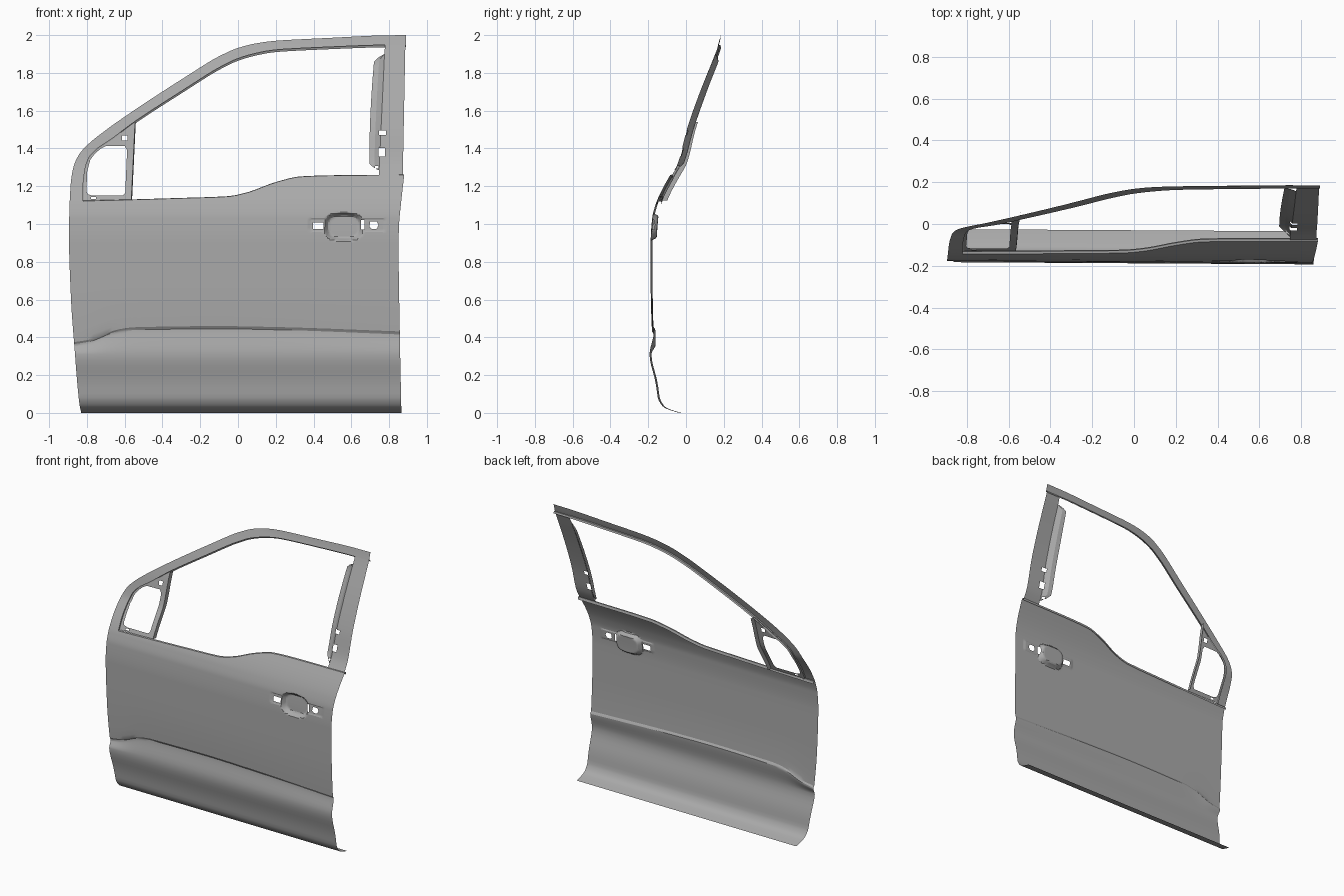
import bpy, bmesh, math
from mathutils import Vector

cube = bpy.data.objects.get("Cube")
if cube:
    bpy.data.objects.remove(cube, do_unlink=True)

grey = bpy.data.materials.new("primer_grey")
grey.use_nodes = True
grey.diffuse_color = (0.4, 0.4, 0.4, 1)
grey.node_tree.nodes["Principled BSDF"].inputs["Base Color"].default_value = (0.4, 0.4, 0.4, 1)


def curve(*pts):
    """Smooth curve through points, without overshoot."""
    n = len(pts)
    s = [(b[1] - a[1]) / (b[0] - a[0]) for a, b in zip(pts, pts[1:])]
    m = [s[0]]
    for a, b in zip(s, s[1:]):
        m.append(2 * a * b / (a + b) if a * b > 0 else 0)
    m.append(s[-1])

    def f(x):
        x = min(max(x, pts[0][0]), pts[-1][0])
        i = next((k for k in range(n - 1) if x <= pts[k + 1][0]), n - 2)
        h = pts[i + 1][0] - pts[i][0]
        t = (x - pts[i][0]) / h
        a, b = pts[i][1], pts[i + 1][1]
        return (a * (1 + 2 * t) * (1 - t) ** 2 + b * t * t * (3 - 2 * t)
                + h * t * (1 - t) * (m[i] * (1 - t) - m[i + 1] * t))
    return f


def remap(v, src, dst):
    for a, b, c, d in zip(src, src[1:], dst, dst[1:]):
        if v <= b:
            return c + (d - c) * (v - a) / (b - a)
    return dst[-1] + v - src[-1]


def span(a, b, n):
    return [a + (b - a) * i / n for i in range(n)]


# Side profile (depth by height), outline edges, belt line and body crease
profile = curve((0, -.03), (.012, -.07), (.028, -.11), (.05, -.13), (.08, -.144), (.13, -.151),
                (.17, -.158), (.31, -.188), (.425, -.167), (.435, -.166), (.45, -.175), (.7, -.182),
                (.9, -.182), (1.03, -.174), (1.1, -.157), (1.15, -.137), (1.2, -.112), (1.26, -.078),
                (1.32, -.045), (1.5, .003), (1.7, .073), (1.9, .155), (1.95, .175), (2, .19))
left_edge = curve((0, -.83), (.05, -.84), (.35, -.866), (.6, -.884), (.95, -.895), (1.12, -.891))
right_edge = curve((0, .865), (.4, .857), (.9, .85), (1.0, .853), (1.1, .862), (1.26, .88))
belt = curve((-.9, 1.12), (-.8, 1.122), (-.3, 1.136), (-.05, 1.145), (.05, 1.165), (.2, 1.22),
             (.33, 1.25), (.5, 1.256), (.9, 1.26))
crease = curve((-.89, .355), (-.8, .37), (-.65, .425), (-.55, .439), (-.1, .445), (.2, .44), (.88, .415))


def depth(x, z):
    z = remap(z, (0, .31, crease(x), .7, 3), (0, .31, .435, .7, 3))
    return profile(z) - .006 * x


def handle_cup(x, z):
    dx, dz = abs(x - .56), abs(z - .985)
    d = min(1, max(0, 1 - (dx / .105) ** 3 - (dz / .075) ** 3) * 1.6)
    ledge = .004 if abs(x - .58) < .2 and abs(z - .993) < .03 else 0
    return max(.03 * d * d * (3 - 2 * d), ledge)


def cut_hole(bm, poly):
    """Cut a convex opening, given as (x, z) corners."""
    pts = [Vector((x, 0, z)) for x, z in poly]
    mid = sum(pts, Vector()) / len(pts)
    planes = []
    for a, b in zip(pts, pts[1:] + pts[:1]):
        n = Vector((b.z - a.z, 0, a.x - b.x)).normalized()
        planes.append((a, n if n.dot(mid - a) < 0 else -n))
    lo = [min(p[k] for p in pts) for k in (0, 2)]
    hi = [max(p[k] for p in pts) for k in (0, 2)]

    def touching(f):
        return all(max(v.co[k] for v in f.verts) > lo[i] and min(v.co[k] for v in f.verts) < hi[i]
                   for i, k in enumerate((0, 2)))
    for a, n in planes:
        faces = [f for f in bm.faces if touching(f)]
        edges = {e for f in faces for e in f.edges}
        verts = {v for f in faces for v in f.verts}
        bmesh.ops.bisect_plane(bm, geom=faces + list(edges) + list(verts), dist=1e-5,
                               plane_co=a, plane_no=n)
    gone = [f for f in bm.faces
            if all(n.dot(f.calc_center_median() - a) < 0 for a, n in planes)]
    bmesh.ops.delete(bm, geom=gone, context='FACES')


def rect(x, z, w, h):
    return [(x - w / 2, z - h / 2), (x + w / 2, z - h / 2), (x + w / 2, z + h / 2), (x - w / 2, z + h / 2)]


def sheet(name, rows, holes=()):
    """Skin a grid of points, facing the front, and cut its openings."""
    bm = bmesh.new()
    grid = [[bm.verts.new(p) for p in row] for row in rows]
    for a, b in zip(grid, grid[1:]):
        for i in range(len(a) - 1):
            bm.faces.new((a[i], a[i + 1], b[i + 1], b[i]))
    bmesh.ops.remove_doubles(bm, verts=bm.verts[:], dist=1e-5)
    bm.normal_update()
    if sum(f.normal.y * f.calc_area() for f in bm.faces) > 0:
        bmesh.ops.reverse_faces(bm, faces=bm.faces[:])
    for hole in holes:
        cut_hole(bm, hole)
    mesh = bpy.data.meshes.new(name)
    bm.to_mesh(mesh)
    bm.free()
    mesh.materials.append(grey)
    obj = bpy.data.objects.new(name, mesh)
    bpy.context.collection.objects.link(obj)
    bpy.ops.object.select_all(action='DESELECT')
    obj.select_set(True)
    bpy.context.view_layer.objects.active = obj
    bpy.ops.object.shade_smooth_by_angle(angle=math.radians(25))


# Door skin with handle cup and a folded belt hem
levels = ([0, .005, .012, .02, .028, .038, .05, .065, .08, .105] + span(.13, .31, 6) + span(.31, .41, 4)
          + [.41, .425, .435, .442, .45] + span(.47, .9, 12) + span(.9, 1.08, 22) + span(1.08, 1.2, 8) + [1.2])
columns = span(0, .72, 36) + span(.72, .97, 50) + [.97, .985, 1]
rows = []
for v in levels:
    row = []
    for u in columns:
        x = -.89 + 1.765 * u
        z = remap(v, (0, .31, .435, .7, 1.08, 1.2), (0, .31, crease(x), .7, 1.08, belt(x)))
        x = left_edge(z) * (1 - u) + right_edge(z) * u
        row.append(Vector((x, depth(x, z) + handle_cup(x, z), z)))
    rows.append(row)
rows.append([p + Vector((0, .012, .002)) for p in rows[-1]])
rows.append([p + Vector((0, .004, -.018)) for p in rows[-1]])
sheet("door_skin", rows, [
    rect(.425, .99, .055, .035), rect(.661, .995, .018, .05),
    [(.695, .985), (.71, .973), (.735, .975), (.744, .995), (.735, 1.012), (.7, 1.012)]])

# Window frame: outer and inner edges, with a return flange round the glass
outer = [(-.891, 1.12), (-.885, 1.22), (-.87, 1.305), (-.84, 1.37), (-.79, 1.425), (-.7, 1.497),
         (-.55, 1.602), (-.3, 1.765), (-.1, 1.888), (0, 1.932), (.1, 1.957), (.2, 1.97),
         (.5, 1.986), (.75, 1.998), (.89, 2)]
inner = [(-.82, 1.12), (-.82, 1.2), (-.81, 1.29), (-.79, 1.35), (-.75, 1.395), (-.67, 1.45),
         (-.55, 1.54), (-.3, 1.703), (-.1, 1.828), (0, 1.876), (.1, 1.905), (.2, 1.922),
         (.5, 1.938), (.75, 1.947), (.89, 1.948)]
paths = [[curve(*[(i, p[k]) for i, p in enumerate(edge)]) for k in (0, 1)] for edge in (outer, inner)]
rows = []
for step in range(71):
    t = step / 5
    (ox, oz), (ix, iz) = [(fx(t), fz(t)) for fx, fz in paths]
    row = []
    for s in (0, .25, .5, .75, 1):
        x, z = ox + (ix - ox) * s, oz + (iz - oz) * s
        row.append(Vector((x, depth(x, z), z)))
    inward = Vector((ix - ox, 0, iz - oz)).normalized()
    row.append(row[-1] + Vector((0, .012, 0)))
    row.append(row[-1] + inward * .012 + Vector((0, .004, 0)))
    rows.append(row)
sheet("window_frame", rows)

# Rear pillar with a set-back flange and small openings
pillar_inner = curve((1.24, .745), (1.95, .778))
pillar_outer = curve((1.24, .872), (1.95, .886))
flange_edge = curve((1.285, .742), (1.32, .695), (1.86, .72), (1.9, .774))
rows, flange = [], []
for z in span(1.24, 1.96, 24) + [1.96]:
    a, b = pillar_inner(z), pillar_outer(z)
    rows.append([Vector((a + (b - a) * s, depth(a, z) + .006, z)) for s in (0, .33, .67, 1)])
for z in [1.285, 1.3] + span(1.32, 1.86, 18) + [1.86, 1.88, 1.9]:
    a, b = pillar_inner(z), flange_edge(z)
    rear = .03 * (a - b) / .05
    y = depth(a, z) + .006
    flange.append([Vector((b, y + rear, z)), Vector(((a + b) / 2, y + rear * .8, z)), Vector((a, y, z))])
openings = [rect(.765, 1.483, .035, .025), rect(.762, 1.38, .035, .045)]
sheet("rear_pillar", rows, openings)
sheet("rear_pillar_flange", flange, openings + [rect(.735, 1.3, .018, .012)])

# Mirror mount panel with its corner window opening and folded post
sail_left = curve((1.125, -.825), (1.29, -.815), (1.35, -.797), (1.395, -.757), (1.45, -.678), (1.54, -.556))
post_edge = curve((1.125, -.565), (1.54, -.545))
rows = []
for z in span(1.125, 1.54, 20) + [1.54]:
    a, b = sail_left(z), post_edge(z)
    row = [Vector((a + (b - a) * s, depth(a, z) + .014, z)) for s in span(0, 1, 12) + [1]]
    row.append(row[-1] + Vector((.004, .03, 0)))
    rows.append(row)
sheet("mirror_mount", rows, [
    [(-.77, 1.15), (-.61, 1.15), (-.597, 1.165), (-.587, 1.39), (-.6, 1.414), (-.7, 1.412),
     (-.745, 1.39), (-.782, 1.34), (-.798, 1.28), (-.803, 1.175), (-.795, 1.157)],
    rect(-.6, 1.455, .028, .028), rect(-.765, 1.138, .025, .01)])
